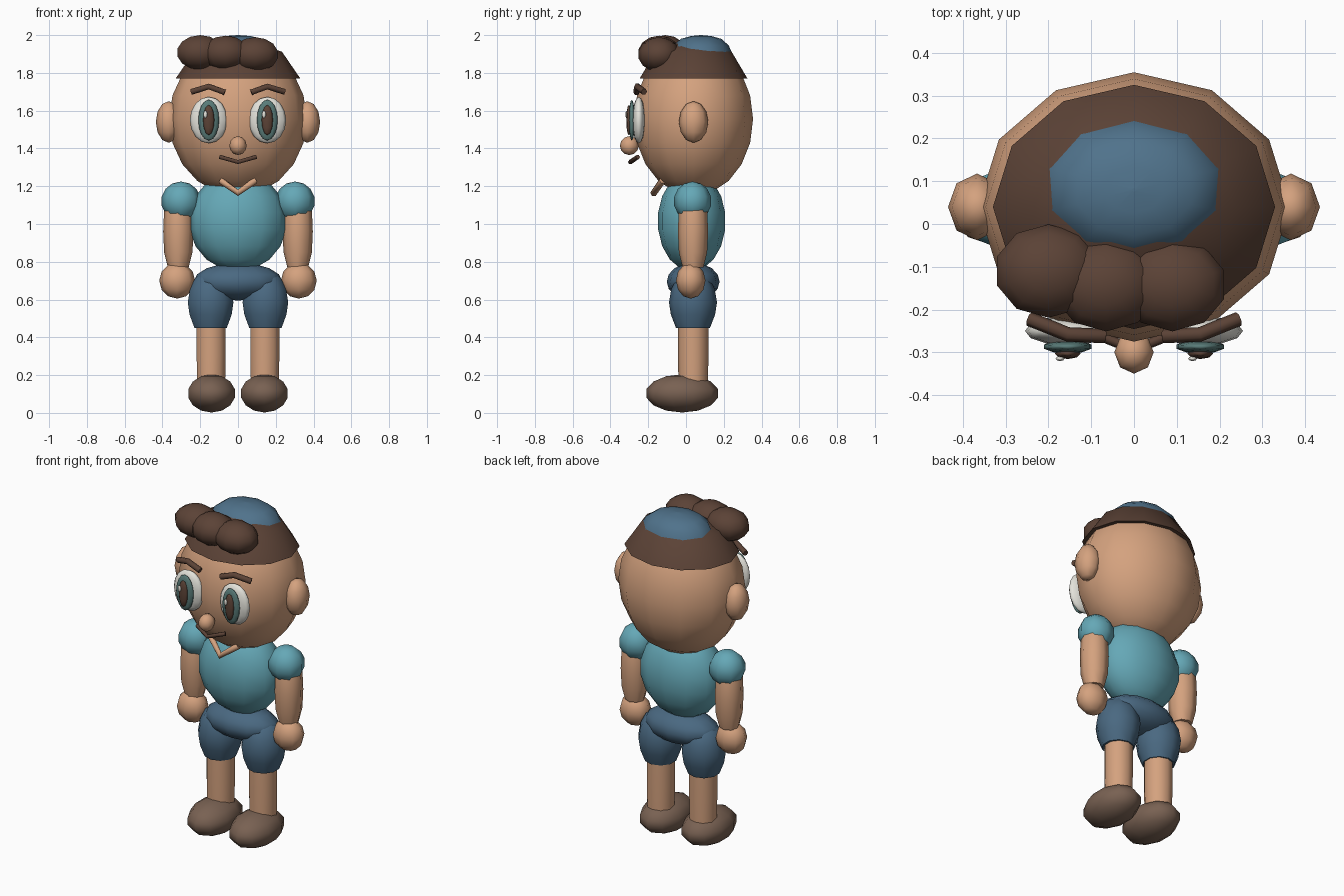
import bpy, bmesh, math
from mathutils import Vector

if "Cube" in bpy.data.objects:
    bpy.data.objects.remove(bpy.data.objects["Cube"])


def colour(name, r, g, b):
    m = bpy.data.materials.new(name)
    m.diffuse_color = (r, g, b, 1)
    m.use_nodes = True
    m.node_tree.nodes["Principled BSDF"].inputs["Base Color"].default_value = m.diffuse_color
    return m


SKIN = colour("skin", 0.66, 0.36, 0.21)
SHIRT = colour("shirt_teal", 0.13, 0.39, 0.47)
SHORTS = colour("shorts_blue", 0.068, 0.14, 0.22)
CAP = colour("cap_blue", 0.08, 0.17, 0.26)
HAIR = colour("hair_brown", 0.105, 0.055, 0.037)
SHOE = colour("shoe_brown", 0.19, 0.12, 0.085)
WHITE = colour("eye_white", 0.78, 0.77, 0.71)
IRIS = colour("iris_green", 0.10, 0.20, 0.19)


def finish(name, bm, mat):
    bmesh.ops.recalc_face_normals(bm, faces=bm.faces)
    for f in bm.faces:
        f.smooth = True
    me = bpy.data.meshes.new(name)
    bm.to_mesh(me)
    bm.free()
    me.materials.append(mat)
    ob = bpy.data.objects.new(name, me)
    bpy.context.collection.objects.link(ob)
    return ob


def ball(name, c, r, mat, segs=12, rings=8):
    """Low-poly ellipsoid."""
    bm = bmesh.new()
    bmesh.ops.create_uvsphere(bm, u_segments=segs, v_segments=rings, radius=1)
    for v in bm.verts:
        v.co = Vector([c[i] + r[i] * v.co[i] for i in range(3)])
    return finish(name, bm, mat)


def lathe(name, centre, profile, mat, segs=10, ratio=1.0):
    """Stack of rings (radius, z) with closed ends; ratio squeezes depth."""
    bm = bmesh.new()
    rings = []
    for r, z in profile:
        rings.append([bm.verts.new((centre[0] + r * math.sin(a), centre[1] + r * ratio * math.cos(a), z))
                      for a in (2 * math.pi * i / segs for i in range(segs))])
    for lo, hi in zip(rings, rings[1:]):
        for i in range(segs):
            j = (i + 1) % segs
            bm.faces.new((lo[i], lo[j], hi[j], hi[i]))
    caps = [bm.faces.new(rings[0]), bm.faces.new(rings[-1])]
    ob_edges = [e for f in caps for e in f.edges]
    for e in ob_edges:
        e.smooth = False
    return finish(name, bm, mat)


def bar(name, pts, radius, mat, sides=6, flat=1.0):
    """Bent bar following a few points; flat scales its height."""
    bm = bmesh.new()
    pts = [Vector(p) for p in pts]
    rings = []
    for k, p in enumerate(pts):
        d = (pts[min(k + 1, len(pts) - 1)] - pts[max(k - 1, 0)]).normalized()
        u = d.cross(Vector((0, 0, 1))).normalized()
        w = u.cross(d)
        rings.append([bm.verts.new(p + radius * (u * math.cos(a) + w * flat * math.sin(a)))
                      for a in (2 * math.pi * i / sides for i in range(sides))])
    for lo, hi in zip(rings, rings[1:]):
        for i in range(sides):
            j = (i + 1) % sides
            bm.faces.new((lo[i], lo[j], hi[j], hi[i]))
    for f in (bm.faces.new(rings[0]), bm.faces.new(rings[-1])):
        for e in f.edges:
            e.smooth = False
    return finish(name, bm, mat)


# head
ball("head", (0, 0.04, 1.555), (0.365, 0.315, 0.405), SKIN, 12, 10)
ball("nose", (0, -0.3, 1.415), (0.046, 0.05, 0.05), SKIN, 8, 6)
bar("mouth", [(-0.095, -0.255, 1.355), (0, -0.295, 1.328), (0.095, -0.255, 1.355)], 0.012, HAIR)

# hair shell and skull cap
dome = [(0.33 * math.cos(t), 1.77 + 0.2 * math.sin(t))
        for t in (math.radians(a) for a in (0, 45, 75))]
lathe("hair_shell", (0, 0.04), dome, HAIR, 12, 0.865)
lid = [(0.21, 1.91), (0.19, 1.945), (0.14, 1.98), (0.07, 1.995), (0.005, 2.0)]
lathe("skull_cap", (0, 0.08), lid, CAP, 10, 0.77)

# front hair tufts
for n, c in enumerate([(-0.2, -0.11, 1.908), (-0.065, -0.142, 1.905), (0.09, -0.142, 1.897)]):
    ball("hair_tuft_%d" % n, c, (0.13, 0.112, 0.092), HAIR, 10, 7)

# torso, collar and pelvis
ball("shirt", (0, 0.03, 1.015), (0.26, 0.18, 0.265), SHIRT, 12, 9)
bar("collar", [(-0.09, -0.125, 1.23), (0, -0.17, 1.165), (0.09, -0.125, 1.23)], 0.019, SKIN)
ball("pelvis", (0, 0.038, 0.695), (0.235, 0.14, 0.1), SHORTS, 12, 8)

for side, s in (("left", 1), ("right", -1)):
    # ear
    ball(side + "_ear", (s * 0.367, 0.04, 1.54), (0.068, 0.078, 0.11), SKIN, 8, 6)
    # eye layers
    x = s * 0.155
    ball(side + "_eye", (x, -0.25, 1.55), (0.1, 0.034, 0.123), WHITE, 12, 8)
    ball(side + "_iris", (x, -0.287, 1.55), (0.058, 0.016, 0.108), IRIS, 10, 8)
    ball(side + "_pupil", (x, -0.303, 1.55), (0.03, 0.013, 0.08), HAIR, 8, 6)
    ball(side + "_eye_glint", (x - 0.018, -0.315, 1.58), (0.011, 0.006, 0.02), WHITE, 8, 5)
    # brow
    bar(side + "_brow", [(s * 0.07, -0.262, 1.697), (s * 0.155, -0.258, 1.728),
                         (s * 0.245, -0.222, 1.7)], 0.017, HAIR)
    # arm
    ball(side + "_sleeve", (s * 0.302, 0.035, 1.12), (0.105, 0.1, 0.105), SHIRT, 8, 7)
    arm = [(0.055, 0.77), (0.075, 0.85), (0.08, 0.96), (0.075, 1.08), (0.05, 1.15)]
    lathe(side + "_arm", (s * 0.316, 0.037), arm, SKIN, 8)
    ball(side + "_hand", (s * 0.322, 0.025, 0.7), (0.095, 0.078, 0.095), SKIN, 8, 6)
    # leg
    leg = [(0.09, 0.45), (0.117, 0.52), (0.127, 0.585), (0.115, 0.655), (0.085, 0.715), (0.04, 0.745)]
    lathe(side + "_shorts_leg", (s * 0.145, 0.037), leg, SHORTS, 10)
    lathe(side + "_shin", (s * 0.142, 0.038), [(0.077, 0.13), (0.081, 0.3), (0.081, 0.5)], SKIN, 10)
    ball(side + "_shoe", (s * 0.14, -0.02, 0.103), (0.133, 0.195, 0.101), SHOE, 10, 7)
